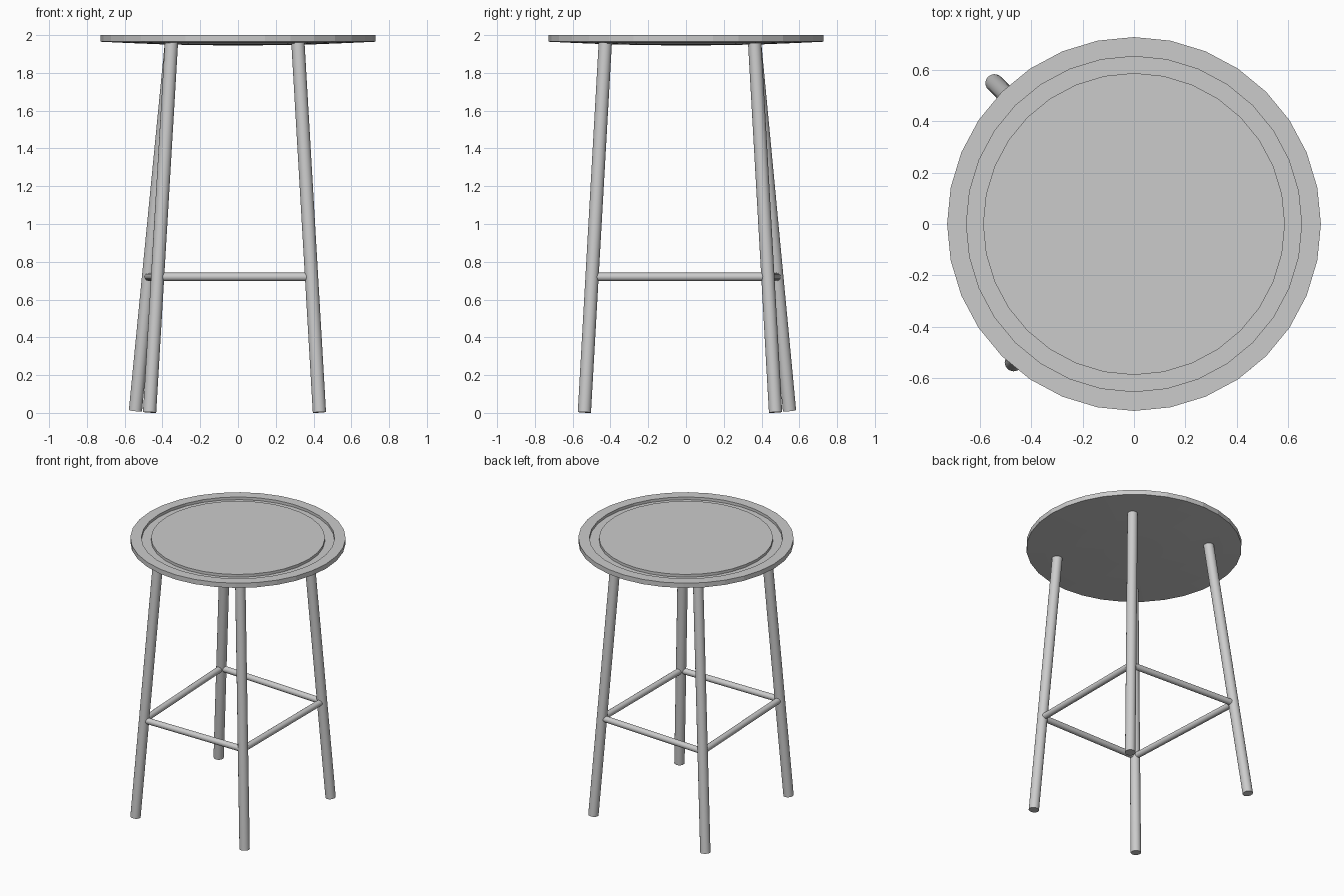
import bpy, bmesh, math
from mathutils import Vector

if "Cube" in bpy.data.objects:
    bpy.data.objects.remove(bpy.data.objects["Cube"])

def make_object(name, bm):
    bmesh.ops.recalc_face_normals(bm, faces=bm.faces)
    mesh = bpy.data.meshes.new(name)
    bm.to_mesh(mesh)
    bm.free()
    ob = bpy.data.objects.new(name, mesh)
    bpy.context.collection.objects.link(ob)
    return ob

def smooth(ob):
    bpy.ops.object.select_all(action='DESELECT')
    ob.select_set(True)
    bpy.context.view_layer.objects.active = ob
    bpy.ops.object.shade_smooth_by_angle(angle=math.radians(35))

def lathe(name, profile, sides):
    bm = bmesh.new()
    verts = [bm.verts.new((r, 0, z)) for r, z in profile]
    edges = [bm.edges.new(pair) for pair in zip(verts, verts[1:])]
    bmesh.ops.spin(bm, geom=verts + edges, cent=(0, 0, 0), axis=(0, 0, 1),
                   angle=math.tau, steps=sides)
    bmesh.ops.remove_doubles(bm, verts=bm.verts, dist=1e-4)
    return make_object(name, bm)

def rod(name, start, end, radius, sides=24):
    a, b = Vector(start), Vector(end)
    bm = bmesh.new()
    bmesh.ops.create_cone(bm, cap_ends=True, segments=sides, radius1=radius,
                          radius2=radius, depth=(b - a).length)
    turn = (b - a).to_track_quat('Z', 'Y').to_matrix().to_4x4()
    bm.transform(turn)
    bmesh.ops.translate(bm, verts=bm.verts, vec=(a + b) / 2)
    ob = make_object(name, bm)
    smooth(ob)
    return ob

# Round seat: grooved top, thin rim, shallow domed underside
lathe("seat", [(0, 2.0), (0.587, 2.0), (0.587, 1.98), (0.652, 1.98), (0.652, 2.0),
               (0.727, 2.0), (0.727, 1.965), (0.6, 1.959), (0.4, 1.951),
               (0.2, 1.947), (0, 1.945)], 32)

# Splayed legs, listed around the seat as (foot, top)
legs = {
    "front_left": ((-0.468, -0.538, 0.003), (-0.352, -0.427, 1.965)),
    "front_right": ((0.431, -0.538, 0.003), (0.317, -0.427, 1.965)),
    "back_right": ((0.431, 0.474, 0.003), (0.317, 0.363, 1.965)),
    "back_left": ((-0.543, 0.548, 0.012), (-0.352, 0.363, 1.965)),
}
for name, (foot, top) in legs.items():
    rod(name + "_leg", foot, top, 0.035)

# Foot-rest stretchers joining neighbouring legs
joints = [Vector(f).lerp(Vector(t), (0.72 - f[2]) / (t[2] - f[2])) for f, t in legs.values()]
for i, side in enumerate(("front", "right", "back", "left")):
    rod(side + "_stretcher", joints[i], joints[(i + 1) % 4], 0.022, 16)
